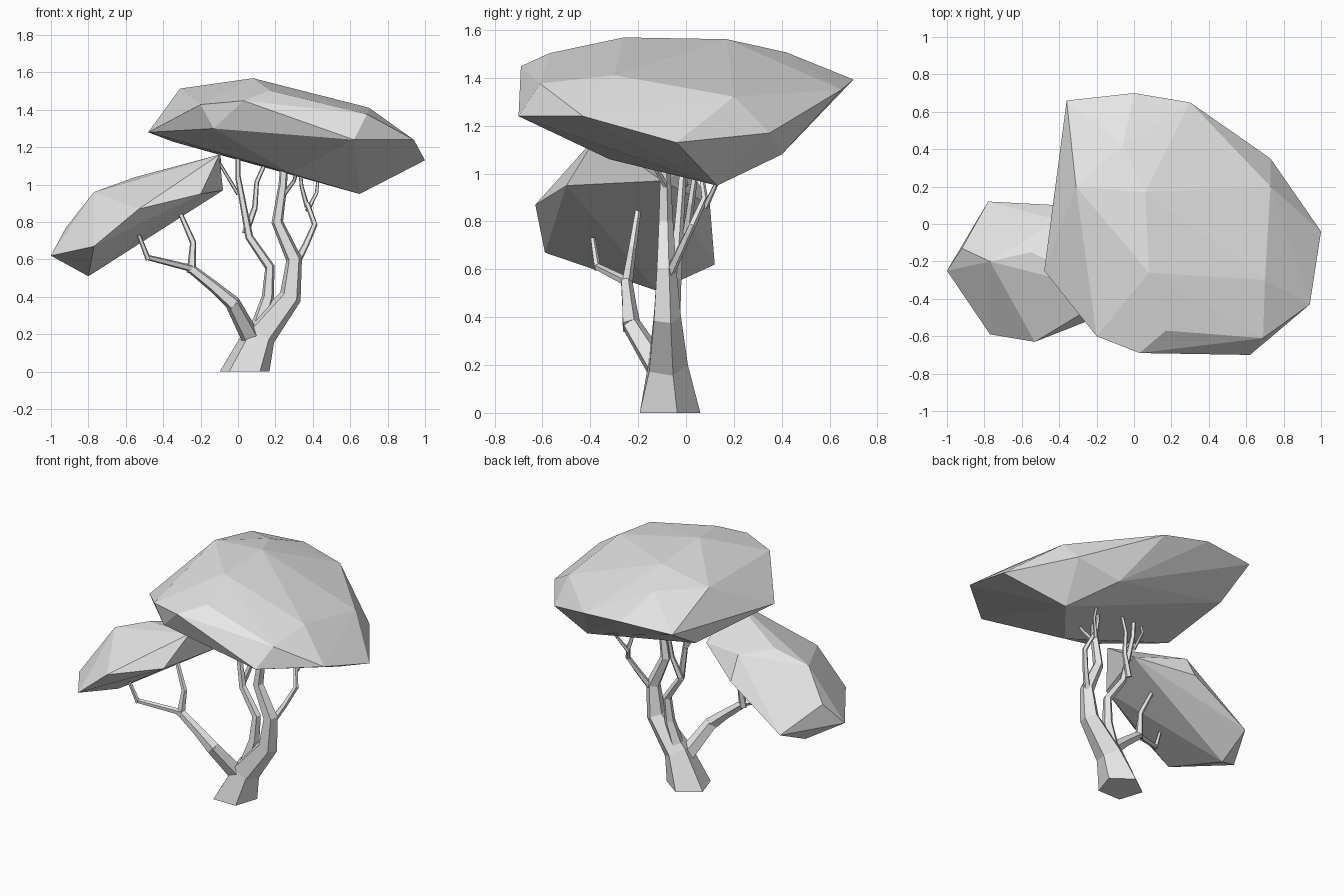
import bpy
import bmesh
import math
from mathutils import Vector

default_cube = bpy.data.objects.get("Cube")
if default_cube:
    bpy.data.objects.remove(default_cube, do_unlink=True)

grey = bpy.data.materials.new("plain grey")
grey.use_nodes = True
grey.diffuse_color = (.8, .8, .8, 1)
shader = grey.node_tree.nodes["Principled BSDF"]
shader.inputs["Base Color"].default_value = grey.diffuse_color


def finish(name, bm):
    """Turn the bmesh into a grey, flat-shaded object."""
    bmesh.ops.recalc_face_normals(bm, faces=bm.faces)
    mesh = bpy.data.meshes.new(name)
    bm.to_mesh(mesh)
    bm.free()
    mesh.materials.append(grey)
    part = bpy.data.objects.new(name, mesh)
    bpy.context.collection.objects.link(part)


def crown(name, corners):
    """Faceted foliage mass wrapped around its corners."""
    bm = bmesh.new()
    verts = [bm.verts.new(corner) for corner in corners]
    bmesh.ops.convex_hull(bm, input=verts)
    buried = [vert for vert in bm.verts if not vert.link_faces]
    bmesh.ops.delete(bm, geom=buried, context='VERTS')
    finish(name, bm)


def dome(x, y):
    """Point on the rounded, slightly twisted top of the large crown."""
    return x, y, 1.58 - .45 * (x - .05) ** 2 - .33 * (y + .05) ** 2 - .2 * x * y


def mix(ends, t):
    start, end = ends
    return start + (end - start) * t


def limb(name, bends, depth, height, radius, sides=5):
    """Tapered tube that rises evenly while swaying sideways through its bends."""
    steps = [i / (len(bends) - 1) for i in range(len(bends))]
    centres = [Vector((x, mix(depth, t), mix(height, t))) for x, t in zip(bends, steps)]
    bm = bmesh.new()
    rings = []
    for i, (centre, t) in enumerate(zip(centres, steps)):
        along = centres[min(i + 1, len(centres) - 1)] - centres[max(i - 1, 0)]
        if centre.z == 0:
            along = Vector((0, 0, 1))
        across = Vector((0, 1, 0)).cross(along).normalized()
        back = along.normalized().cross(across)
        size = radius[0] * (radius[1] / radius[0]) ** (t ** .85)
        ring = []
        for k in range(sides):
            turn = math.tau * k / sides
            offset = across * math.sin(turn) + back * math.cos(turn)
            ring.append(bm.verts.new(centre + offset * size))
        rings.append(ring)
    for lower, upper in zip(rings, rings[1:]):
        for k in range(sides):
            bm.faces.new((lower[k - 1], lower[k], upper[k], upper[k - 1]))
    bm.faces.new(rings[0])
    bm.faces.new(rings[-1])
    finish(name, bm)


# Large crown: domed top, tilted rim and a low belly
top = [dome(x, y) for x, y in (
    (-.36, .66), (0, .7), (.3, .65), (.06, .17), (-.06, .42), (.73, .2), (.7, -.3),
    (.08, -.26), (.69, -.61), (.17, -.57), (.03, -.69), (-.2, -.6), (-.31, .2))]
edge = [(.73, .35, 1.17), (1, -.04, 1.13), (.94, -.43, 1.24), (.62, -.7, 1.24),
        (-.13, -.6, 1.3), (-.48, -.25, 1.28), (-.42, -.06, 1.33)]
belly = [(.65, .13, .95), (.45, .4, 1.08), (.28, -.32, 1.06), (-.35, .4, 1.23)]
crown("large_crown", top + edge + belly)

# Small crown, sloping down to the side
crown("small_crown", [
    (-1, -.25, .62), (-.92, -.13, .77), (-.78, .12, .62), (-.4, .1, .87),
    (-.08, -.1, .97), (-.1, -.37, 1.16), (-.2, -.5, .95), (-.53, -.63, .87),
    (-.77, -.59, .67), (-.8, -.12, .51), (-.77, -.2, .96), (-.55, -.15, 1.04),
    (-.4, .02, 1.02)])

# Trunk and main limbs
limb("trunk", bends=(.035, .12, .28, .3, .21, .24, .25),
     depth=(-.08, -.09), height=(0, 1.2), radius=(.14, .018))
limb("middle_limb", bends=(.11, .16, .17, .06, .03, 0, 0),
     depth=(-.07, 0), height=(.24, 1.2), radius=(.045, .013))
limb("side_limb_lower", bends=(.08, -.03),
     depth=(-.1, -.23), height=(.16, .37), radius=(.055, .042))
limb("side_limb_upper", bends=(-.02, -.13, -.25),
     depth=(-.23, -.25), height=(.36, .55), radius=(.042, .026))
limb("side_limb_tip", bends=(-.25, -.24, -.31),
     depth=(-.25, -.2), height=(.53, .85), radius=(.026, .013))

# Thin branches
limb("side_branch", bends=(-.24, -.48),
     depth=(-.25, -.37), height=(.55, .61), radius=(.02, .015))
limb("middle_branch", bends=(.04, .09, .1, .16),
     depth=(0, .06), height=(.74, 1.15), radius=(.02, .011))
limb("outer_branch", bends=(.3, .36, .41, .37),
     depth=(-.08, .08), height=(.56, .9), radius=(.022, .014))
limb("outer_branch_tip", bends=(.37, .34, .33),
     depth=(.08, .05), height=(.88, 1.1), radius=(.014, .009))

# Twigs
limb("side_twig", bends=(-.48, -.53),
     depth=(-.37, -.39), height=(.6, .73), radius=(.015, .011))
limb("outer_twig", bends=(.37, .42, .43),
     depth=(.08, .17), height=(.86, 1.05), radius=(.013, .008))
limb("middle_twig", bends=(0, -.05, -.1, -.1),
     depth=(0, -.06), height=(.95, 1.2), radius=(.011, .008))
limb("trunk_twig", bends=(.24, .3, .32),
     depth=(-.08, -.17), height=(.94, 1.1), radius=(.013, .009))
